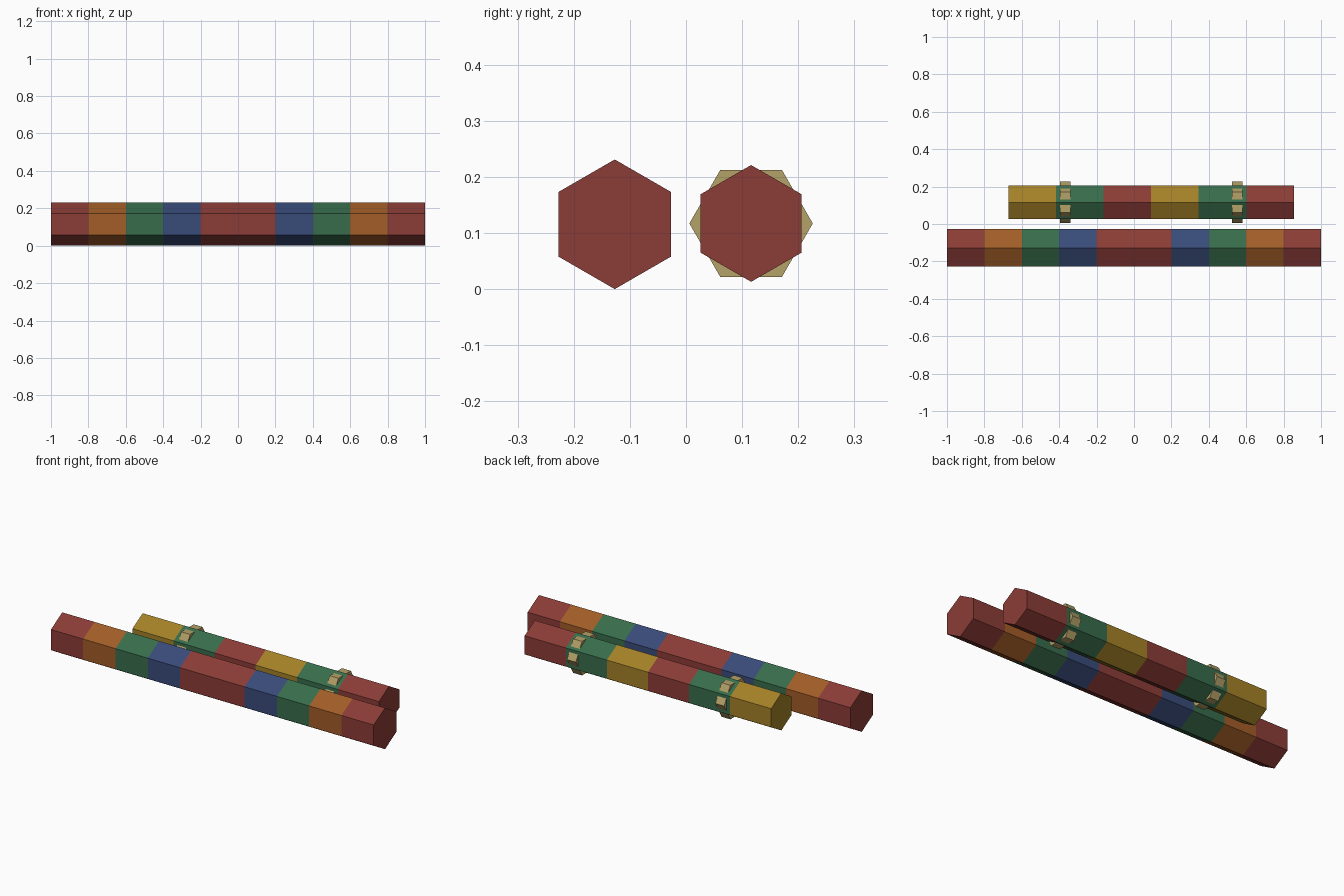
import bpy, math

if "Cube" in bpy.data.objects:
    bpy.data.objects.remove(bpy.data.objects["Cube"])

def mat(name, c):
    m = bpy.data.materials.new(name)
    m.diffuse_color = (*c, 1)
    m.use_nodes = True
    m.node_tree.nodes["Principled BSDF"].inputs["Base Color"].default_value = m.diffuse_color
    return m

RED = mat("red", (0.26, 0.045, 0.037))
ORANGE = mat("orange", (0.36, 0.11, 0.02))
GREEN = mat("green", (0.04, 0.15, 0.07))
BLUE = mat("blue", (0.04, 0.07, 0.19))
YELLOW = mat("yellow", (0.37, 0.22, 0.02))
TAN = mat("tan", (0.46, 0.36, 0.14))

def hex_bar(name, x0, x1, y, z, r, m, turn=0.0):
    """Hexagonal prism along x; turn=0 has a corner at the top."""
    pts = [(y + r * math.sin(turn + i * math.pi / 3), z + r * math.cos(turn + i * math.pi / 3)) for i in range(6)]
    verts = [(x, *p) for x in (x0, x1) for p in pts]
    faces = [(i, i + 6, (i + 1) % 6 + 6, (i + 1) % 6) for i in range(6)]
    faces += [tuple(range(6)), tuple(range(11, 5, -1))]
    me = bpy.data.meshes.new(name)
    me.from_pydata(verts, [], faces)
    me.materials.append(m)
    ob = bpy.data.objects.new(name, me)
    bpy.context.collection.objects.link(ob)
    return ob

# Front roll: striped symmetrically
edges = [-1, -0.8, -0.6, -0.4, -0.2, 0.2, 0.4, 0.6, 0.8, 1]
cols = [RED, ORANGE, GREEN, BLUE, RED, BLUE, GREEN, ORANGE, RED]
for i, m in enumerate(cols):
    hex_bar(f"long_roll_band_{i}", edges[i], edges[i + 1], -0.127, 0.1155, 0.1155, m)

# Back roll: six equal bands
x0, w = -0.672, 0.2545
for i, m in enumerate([YELLOW, GREEN, RED] * 2):
    hex_bar(f"short_roll_band_{i}", x0 + i * w, x0 + (i + 1) * w, 0.116, 0.117, 0.104, m)

# Ties around the back roll, turned so the corners poke out
for i, x in enumerate((-0.367, 0.552)):
    hex_bar(f"tie_{i}", x - 0.0275, x + 0.0275, 0.116, 0.117, 0.11, TAN, math.pi / 6)
